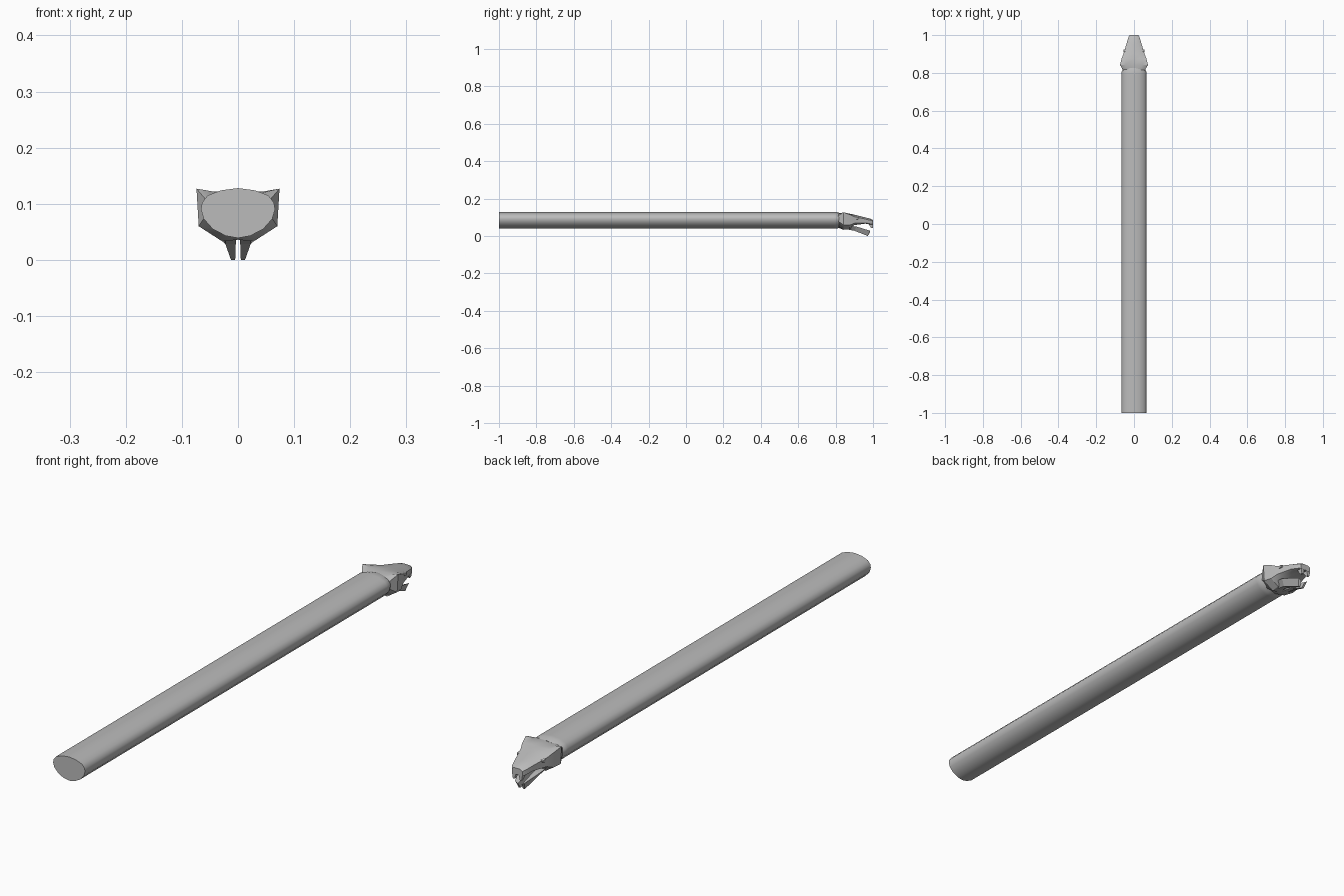
import bpy, bmesh, math

if "Cube" in bpy.data.objects:
    bpy.data.objects.remove(bpy.data.objects["Cube"])

grey = bpy.data.materials.new("plain grey")
grey.diffuse_color = (0.5, 0.5, 0.5, 1)
grey.use_nodes = True
grey.node_tree.nodes["Principled BSDF"].inputs["Base Color"].default_value = grey.diffuse_color


def loft(name, rings, angle):
    """Bridge closed rings of (x, y, z) points and cap both ends."""
    bm = bmesh.new()
    loops = [[bm.verts.new(p) for p in r] for r in rings]
    n = len(loops[0])
    for a, b in zip(loops, loops[1:]):
        for i in range(n):
            j = (i + 1) % n
            bm.faces.new((a[i], a[j], b[j], b[i]))
    bm.faces.new(loops[0])
    bm.faces.new(loops[-1])
    bmesh.ops.recalc_face_normals(bm, faces=bm.faces)
    me = bpy.data.meshes.new(name)
    bm.to_mesh(me)
    bm.free()
    me.materials.append(grey)
    ob = bpy.data.objects.new(name, me)
    bpy.context.collection.objects.link(ob)
    bpy.ops.object.select_all(action='DESELECT')
    ob.select_set(True)
    bpy.context.view_layer.objects.active = ob
    if angle:
        bpy.ops.object.shade_smooth_by_angle(angle=math.radians(angle))
    return ob


def mirrored(half, y):
    """Full ring from a half profile running top centre to bottom centre."""
    pts = half + [(-x, z) for x, z in half[-2:0:-1]]
    return [(x, y, z) for x, z in pts]


# Long straight body with a flat tail end
body = [(0, .128), (.03, .124), (.054, .115), (.064, .102), (.066, .09),
        (.061, .073), (.045, .055), (.022, .043), (0, .039)]
neck = [(x * .86, .085 + (z - .085) * .86) for x, z in body]
loft("body", [mirrored(body, y) for y in (-1, -.85, -.4, 0, .4, .79, .805)]
     + [mirrored(neck, .825)], 50)

# Head with raised brow corners, tapering to the snout
head = [
    (.812, [(0, .120), (.032, .117), (.056, .106), (.057, .08), (.034, .054), (0, .045)]),
    (.842, [(0, .122), (.045, .122), (.074, .127), (.070, .060), (.028, .033), (0, .036)]),
    (.875, [(0, .119), (.040, .118), (.066, .115), (.064, .058), (.030, .036), (0, .036)]),
    (.900, [(0, .114), (.034, .112), (.056, .103), (.055, .068), (.030, .058), (0, .060)]),
    (.960, [(0, .099), (.022, .098), (.038, .090), (.038, .070), (.022, .066), (0, .070)]),
    (.990, [(0, .091), (.016, .090), (.029, .083), (.029, .064), (.018, .060), (0, .064)]),
    (1.00, [(0, .085), (.013, .085), (.022, .079), (.022, .062), (.014, .060), (0, .062)]),
]
loft("head", [mirrored(h, y) for y, h in head], 30)

for s, side in ((1, "right"), (-1, "left")):
    # Split lower jaw, hanging open
    jaw = [(.855, .004, .040, .036, .055), (.90, .004, .041, .028, .050),
           (.972, .005, .020, .000, .028)]
    rings = []
    for y, xi, xo, zb, zt in jaw:
        rings.append([(s * xi, y, zb), (s * (xi + xo) / 2, y, zb),
                      (s * xo, y + .012, zt), (s * (xi + .003), y + .012, zt - .008)])
    loft(side + "_lower_jaw", rings, 0)

    # Fang at the snout
    fang = [(.974, .006, .022, .066), (.990, .010, .018, .043)]
    loft(side + "_fang", [[(s * a, y, z), (s * b, y, z), (s * b, min(y + .025, .999), z),
                           (s * a, min(y + .025, .999), z)] for y, a, b, z in fang], 0)

    # Eye, a small raised gem under the brow
    loft(side + "_eye", [[(s * (x + dx * .4), .915 + r * math.cos(t), .095 + r * .7 * math.sin(t))
                          for t in [k * math.pi / 4 for k in range(8)] for dx in (0,)]
                         for x, r in ((.046, .011), (.055, .008))], 0)
